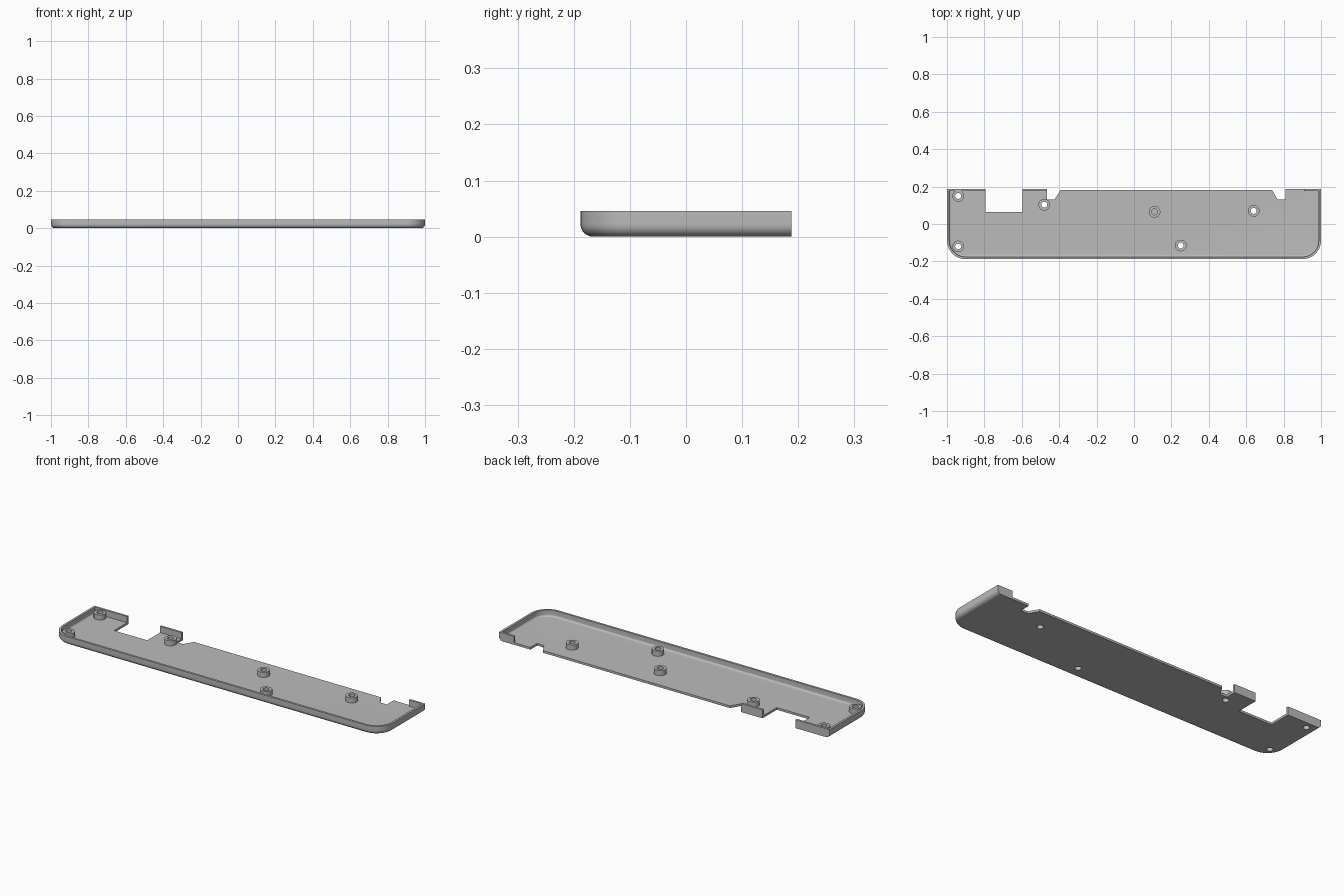
import bpy, bmesh
from math import sin, cos, pi

if "Cube" in bpy.data.objects:
    bpy.data.objects.remove(bpy.data.objects["Cube"], do_unlink=True)

grey = bpy.data.materials.new("plain grey")
grey.use_nodes = True
grey.diffuse_color = (0.5, 0.5, 0.5, 1)
grey.node_tree.nodes["Principled BSDF"].inputs["Base Color"].default_value = (0.5, 0.5, 0.5, 1)

BACK, TOP, FLOOR, WALL, CORNER, FILLET = 0.188, 0.046, 0.012, 0.012, 0.1, 0.022


def finish(name, bm):
    bmesh.ops.recalc_face_normals(bm, faces=bm.faces)
    mesh = bpy.data.meshes.new(name)
    bm.to_mesh(mesh)
    bm.free()
    mesh.materials.append(grey)
    obj = bpy.data.objects.new(name, mesh)
    bpy.context.collection.objects.link(obj)
    return obj


def loft(name, rings, closed=False):
    """Skin a stack of rings; either cap both ends or join last to first."""
    bm = bmesh.new()
    loops = [[bm.verts.new(p) for p in ring] for ring in rings]
    pairs = list(zip(loops, loops[1:]))
    if closed:
        pairs.append((loops[-1], loops[0]))
    else:
        bm.faces.new(loops[0])
        bm.faces.new(loops[-1])
    n = len(loops[0])
    for a, b in pairs:
        for i in range(n):
            j = (i + 1) % n
            bm.faces.new((a[i], a[j], b[j], b[i]))
    return finish(name, bm)


def prism(name, outline, z0, z1):
    return loft(name, [[(x, y, z) for x, y in outline] for z in (z0, z1)])


def box(name, x0, x1, y0, y1, z0, z1):
    return prism(name, [(x0, y0), (x1, y0), (x1, y1), (x0, y1)], z0, z1)


def circle(x, y, r, n=32):
    return [(x + r * cos(2 * pi * i / n), y + r * sin(2 * pi * i / n)) for i in range(n)]


def tray_ring(inset, z, back):
    """Straight back edge with two rounded front corners."""
    r = CORNER - inset
    pts = [(1 - inset, back, z), (inset - 1, back, z)]
    for cx, start in ((CORNER - 1, pi), (1 - CORNER, 1.5 * pi)):
        for i in range(13):
            a = start + i * pi / 24
            pts.append((cx + r * cos(a), CORNER - BACK + r * sin(a), z))
    return pts


# Tray shell: filleted outside, wall top, filleted inside
arc = [i * pi / 16 for i in range(9)]
inner = FILLET - WALL
rings = [tray_ring(FILLET * (1 - sin(a)), FILLET * (1 - cos(a)), BACK) for a in arc]
rings += [tray_ring(0, TOP, BACK), tray_ring(WALL, TOP, BACK - WALL)]
rings += [tray_ring(WALL + inner * (1 - cos(a)), FLOOR + inner * (1 - sin(a)), BACK - WALL)
          for a in arc]
tray = loft("tray", rings)

# Back edge openings
cutters = [
    box("deep_notch_cutter", -0.795, -0.595, 0.065, 0.3, -0.1, 0.1),
    box("back_wall_cutter", -0.465, 0.91, 0.17, 0.3, FLOOR, 0.1),
    prism("back_edge_cutter", [(-0.465, 0.13), (-0.425, 0.13), (-0.393, 0.182), (0.738, 0.182),
                               (0.768, 0.13), (0.81, 0.13), (0.81, 0.3), (-0.465, 0.3)], -0.1, 0.1),
]

# Screw bosses, all but one drilled through the floor
HOLE = 0.016
posts = [(-0.94, 0.15, True), (-0.94, -0.12, True), (-0.48, 0.103, True),
         (0.11, 0.065, False), (0.64, 0.07, True), (0.25, -0.115, True)]
for i, (x, y, through) in enumerate(posts, 1):
    profile = [(0.031, FLOOR - 0.002), (0.031, 0.04), (HOLE, 0.04), (HOLE, FLOOR - 0.002)]
    boss = loft(f"screw_boss_{i}", [[(px, py, z) for px, py in circle(x, y, r)]
                                    for r, z in profile], closed=True)
    boss.data.shade_smooth()
    boss.data.set_sharp_from_angle(angle=0.6)
    if through:
        cutters.append(prism(f"hole_cutter_{i}", circle(x, y, HOLE), -0.1, 0.1))

for cutter in cutters:
    mod = tray.modifiers.new(cutter.name, "BOOLEAN")
    mod.operation, mod.solver, mod.object = "DIFFERENCE", "EXACT", cutter
    cutter.hide_render = True
    cutter.hide_set(True)

# Apply the cuts, then shade the fillets smoothly
bpy.context.view_layer.update()
cut = bpy.data.meshes.new_from_object(tray.evaluated_get(bpy.context.evaluated_depsgraph_get()))
tray.modifiers.clear()
tray.data = cut
cut.shade_smooth()
cut.set_sharp_from_angle(angle=0.5)
for cutter in cutters:
    bpy.data.objects.remove(cutter, do_unlink=True)
